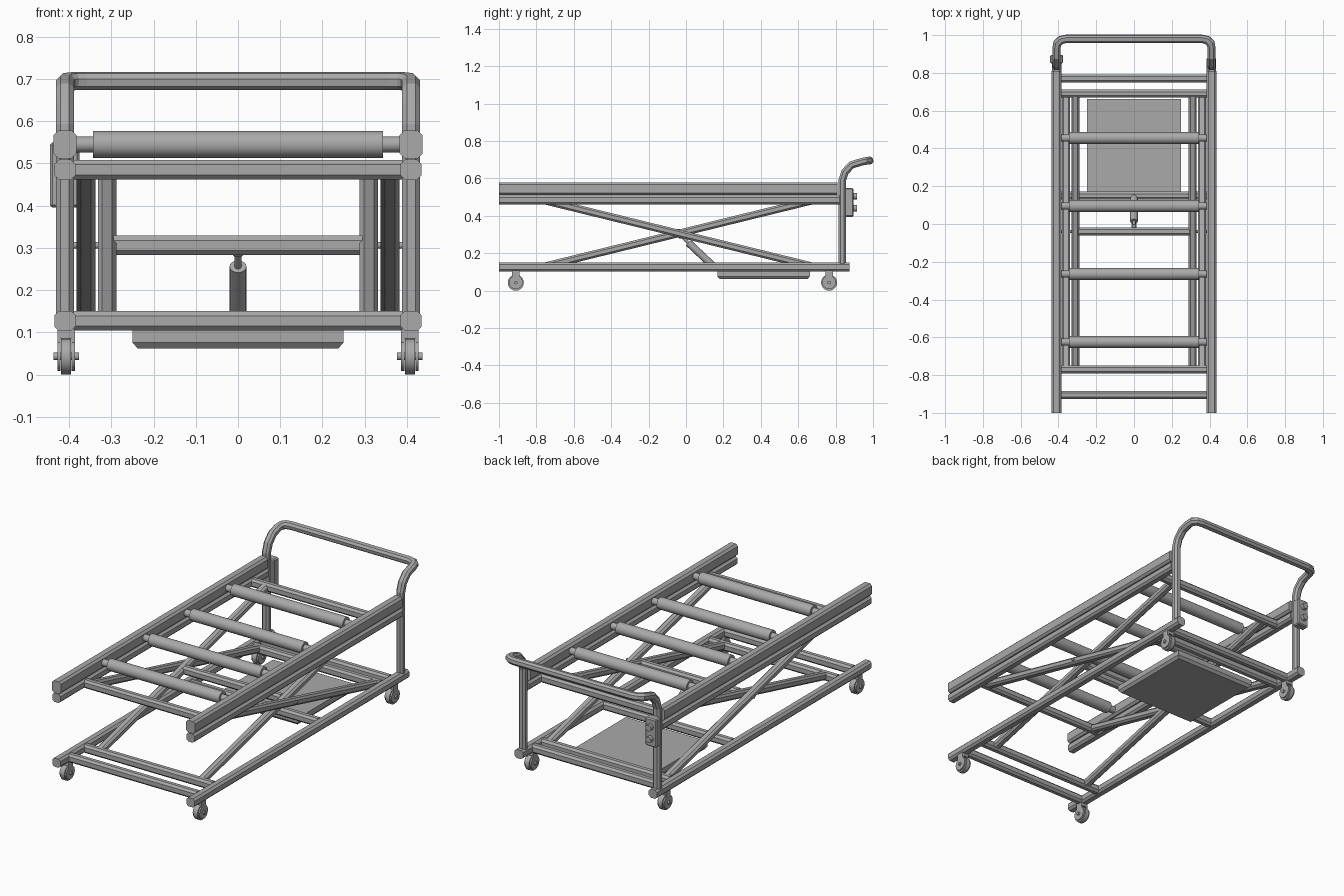
import bpy, bmesh, math
from mathutils import Vector

cube = bpy.data.objects.get("Cube")
if cube:
    bpy.data.objects.remove(cube, do_unlink=True)

GREY = (0.4, 0.4, 0.4, 1)
steel = bpy.data.materials.new("grey_steel")
steel.use_nodes = True
steel.diffuse_color = GREY
steel.node_tree.nodes["Principled BSDF"].inputs["Base Color"].default_value = GREY


def finish(name, bm):
    bmesh.ops.recalc_face_normals(bm, faces=bm.faces[:])
    mesh = bpy.data.meshes.new(name)
    bm.to_mesh(mesh)
    bm.free()
    mesh.materials.append(steel)
    ob = bpy.data.objects.new(name, mesh)
    bpy.context.collection.objects.link(ob)
    return ob


def tube(name, path, w=0.046, h=0.046, c=0.011):
    """Sweep a chamfered rectangle along a path with mitred bends."""
    pts = [Vector(p) for p in path]
    dirs = [(b - a).normalized() for a, b in zip(pts, pts[1:])]
    d = dirs[0]
    ref = Vector((0, 0, 1)) if abs(d.z) < 0.9 else Vector((0, 1, 0))
    side = d.cross(ref).normalized()
    up = side.cross(d)
    a, b = w / 2, h / 2
    prof = [(a, c - b), (a, b - c), (a - c, b), (c - a, b),
            (-a, b - c), (-a, c - b), (c - a, -b), (a - c, -b)]
    bm = bmesh.new()
    rings = []
    for i, p in enumerate(pts):
        d = dirs[max(i - 1, 0)]
        n = (d + dirs[min(i, len(dirs) - 1)]).normalized()
        ring = []
        for s, t in prof:
            off = side * s + up * t
            ring.append(bm.verts.new(p + off - d * (off.dot(n) / d.dot(n))))
        rings.append(ring)
        if 0 < i < len(dirs):
            turn = d.rotation_difference(dirs[i])
            side, up = turn @ side, turn @ up
    for r, s in zip(rings, rings[1:]):
        for k in range(8):
            m = (k + 1) % 8
            bm.faces.new((r[k], r[m], s[m], s[k]))
    bm.faces.new(rings[0])
    bm.faces.new(rings[-1])
    return finish(name, bm)


def rod(name, p, q, r, sides=16):
    p, q = Vector(p), Vector(q)
    bm = bmesh.new()
    bmesh.ops.create_cone(bm, cap_ends=True, segments=sides, radius1=r, radius2=r,
                          depth=(q - p).length)
    rot = Vector((0, 0, 1)).rotation_difference(q - p)
    for v in bm.verts:
        v.co = rot @ v.co + (p + q) / 2
    for f in bm.faces:
        f.smooth = len(f.verts) == 4
    for e in bm.edges:
        e.smooth = all(f.smooth for f in e.link_faces)
    return finish(name, bm)


def box(name, lo, hi, bevel=0.0):
    lo, hi = Vector(lo), Vector(hi)
    bm = bmesh.new()
    bmesh.ops.create_cube(bm, size=1)
    for v in bm.verts:
        v.co = (lo + hi) / 2 + v.co * (hi - lo)
    if bevel:
        bmesh.ops.bevel(bm, geom=bm.edges[:], offset=bevel, segments=1, affect='EDGES')
    return finish(name, bm)


RAIL_X, BASE_Z, TOP_Z = 0.41, 0.127, 0.485
FRONT_Y, MID_Y, BACK_Y = -0.77, -0.04, 0.69
MID_Z = (BASE_Z + TOP_Z) / 2

# Side members, one set per side
for s, label in ((1, "left"), (-1, "right")):
    x = s * RAIL_X
    tube(label + "_base_rail", [(x, -1, BASE_Z), (x, 0.875, BASE_Z)], 0.05, 0.048)
    tube(label + "_bed_rail", [(x, -1, TOP_Z), (x, 0.82, TOP_Z)], 0.05, 0.048)
    tube(label + "_roller_rail", [(x, -1, 0.545), (x, 0.81, 0.545)], 0.054, 0.066)
    # Crossed lift arms
    xi, xo = s * 0.31, s * 0.36
    tube(label + "_inner_arm", [(xi, FRONT_Y, BASE_Z), (xi, BACK_Y, TOP_Z)], 0.044, 0.04, 0.01)
    tube(label + "_outer_arm", [(xo, FRONT_Y, TOP_Z), (xo, BACK_Y, BASE_Z)], 0.044, 0.04, 0.01)
    rod(label + "_pivot_pin", (s * 0.28, MID_Y, MID_Z), (s * 0.39, MID_Y, MID_Z), 0.008)
    # Casters
    for y, end in ((-0.91, "front"), (0.765, "back")):
        name = label + "_" + end + "_caster"
        wx = s * 0.407
        rod(name + "_wheel", (wx - 0.012, y, 0.043), (wx + 0.012, y, 0.043), 0.043, 20)
        for k in (-1, 1):
            inner, outer = wx + k * 0.013, wx + k * 0.021
            rod(name + "_fork_disc", (inner, y, 0.045), (outer, y, 0.045), 0.037)
            box(name + "_fork_leg", (min(inner, outer), y - 0.02, 0.05),
                (max(inner, outer), y + 0.02, 0.105))
        box(name + "_neck", (wx - 0.021, y - 0.02, 0.088), (wx + 0.021, y + 0.02, 0.108))
        rod(name + "_axle", (wx - 0.03, y, 0.043), (wx + 0.03, y, 0.043), 0.009, 12)

# Cross members
bars = {"base_front_bar": (-0.905, BASE_Z, 0.39), "base_back_bar": (0.77, BASE_Z, 0.39),
        "lower_front_arm_bar": (FRONT_Y, BASE_Z, 0.39), "lower_back_arm_bar": (BACK_Y, BASE_Z, 0.39),
        "upper_front_arm_bar": (FRONT_Y, TOP_Z, 0.39), "upper_back_arm_bar": (BACK_Y, TOP_Z, 0.39),
        "lift_mount_bar": (0.15, BASE_Z, 0.39), "centre_arm_bar": (MID_Y, MID_Z, 0.295)}
for name, (y, z, x) in bars.items():
    tube(name, [(-x, y, z), (x, y, z)], 0.042, 0.046)

# Rollers with thinner axles
for i in range(4):
    y = -0.625 + i * 0.36
    rod("roller", (-0.343, y, 0.545), (0.343, y, 0.545), 0.032, 24)
    rod("roller_axle", (-0.39, y, 0.545), (0.39, y, 0.545), 0.019)

# Push handle: half path mirrored to the other side
half = [(0.41, 0.835, 0.13), (0.41, 0.835, 0.59), (0.41, 0.85, 0.635), (0.41, 0.885, 0.672),
        (0.41, 0.935, 0.688), (0.405, 0.958, 0.693), (0.387, 0.974, 0.695), (0.36, 0.98, 0.695)]
tube("push_handle", half + [(-x, y, z) for x, y, z in reversed(half)], 0.042, 0.04, 0.011)

# Hydraulic lift
foot, head = Vector((0, 0.15, BASE_Z)), Vector((0, MID_Y, MID_Z))
rod("lift_cylinder", foot, foot.lerp(head, 0.72), 0.02)
rod("lift_piston", foot.lerp(head, 0.7), head, 0.008)
box("piston_clevis", (-0.012, MID_Y, 0.28), (0.012, MID_Y + 0.04, 0.3), 0.003)

# Pump tray under the base, narrowed at its bottom edge
bm = bmesh.new()
bmesh.ops.create_cube(bm, size=1)
for v in bm.verts:
    inset = 0.012 if v.co.z < 0 else 0
    v.co = Vector((math.copysign(0.25 - inset, v.co.x),
                   0.415 + math.copysign(0.247 - inset, v.co.y),
                   0.062 if v.co.z < 0 else 0.076))
top = max(bm.faces, key=lambda f: f.calc_center_median().z)
up = bmesh.ops.extrude_face_region(bm, geom=[top])["geom"]
for v in up:
    if isinstance(v, bmesh.types.BMVert):
        v.co.z = 0.105
bmesh.ops.delete(bm, geom=[top], context='FACES_ONLY')
finish("pump_tray", bm)

# Control box with two push buttons
box("control_box", (-0.445, 0.85, 0.395), (-0.375, 0.895, 0.55), 0.006)
for z in (0.505, 0.44):
    rod("control_button", (-0.41, 0.89, z), (-0.41, 0.915, z), 0.017)
